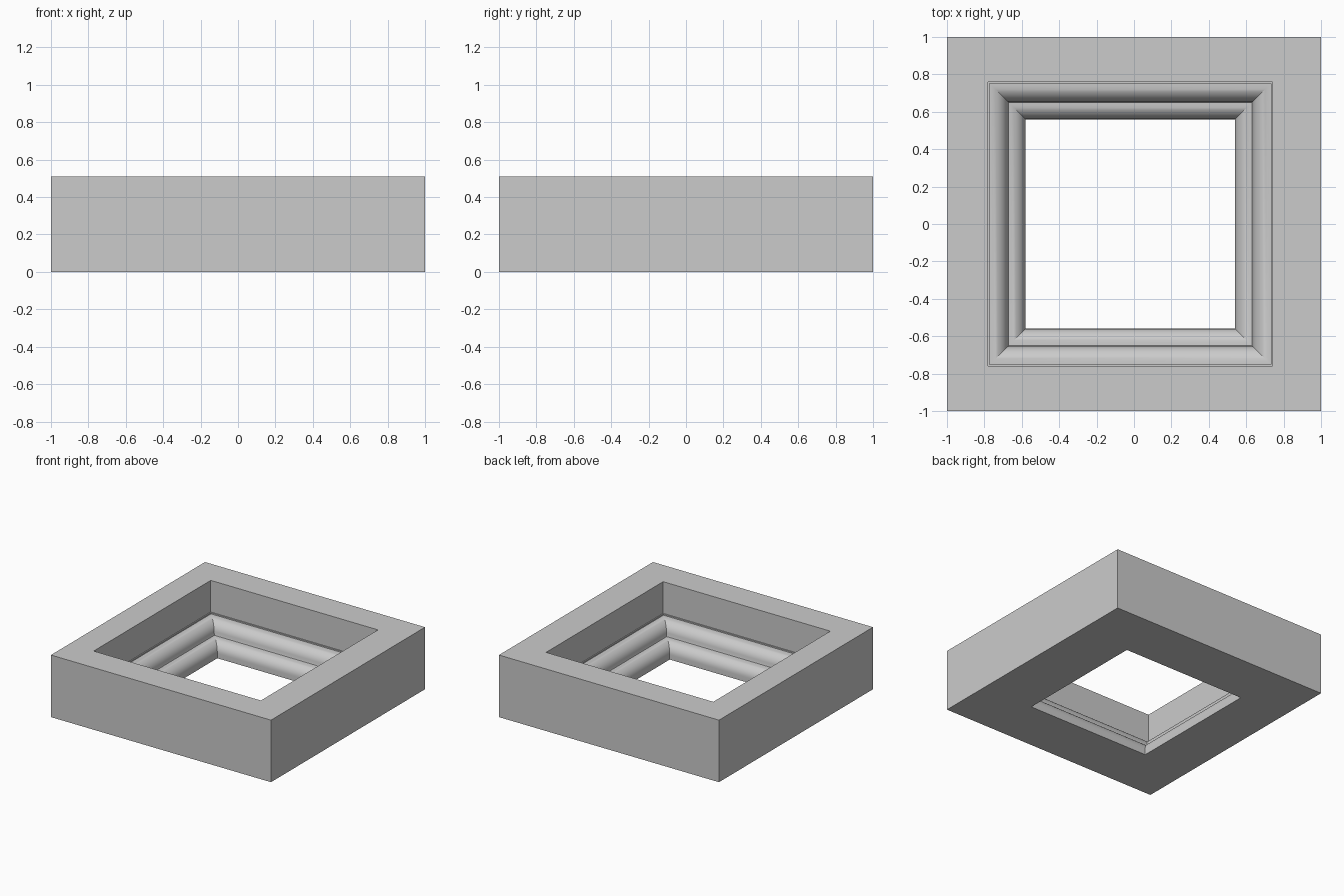
import bpy
import bmesh
from math import sin, cos, pi, radians

HEIGHT = 0.51
SHIFT = -0.02      # the opening sits slightly off centre in x
STEPS = 10

cube = bpy.data.objects.get("Cube")
if cube:
    bpy.data.objects.remove(cube, do_unlink=True)

# Plain grey material
grey = bpy.data.materials.new("plain grey")
grey.use_nodes = True
colour = (0.6, 0.6, 0.6, 1)
grey.diffuse_color = colour
grey.node_tree.nodes["Principled BSDF"].inputs["Base Color"].default_value = colour


def quarter_round(outer, inner, top):
    """Convex moulding, level at its outer top and plumb at its inner foot."""
    r = outer - inner
    return [(outer - r * sin(a), top - r + r * cos(a))
            for a in (i * pi / 2 / STEPS for i in range(STEPS + 1))]


# Section through the opening, as (half width, height), from the top down
profile = [(0.76, HEIGHT), (0.76, 0.25), (0.752, 0.25), (0.752, 0.24)]
profile += quarter_round(0.75, 0.654, 0.24)
profile += quarter_round(0.65, 0.56, 0.13)
profile += [(0.56, 0)]

bm = bmesh.new()


def square_ring(half, z, shift=0):
    return [bm.verts.new((x * half + shift, y * half, z))
            for x, y in ((-1, -1), (1, -1), (1, 1), (-1, 1))]


# Outer walls, then top, stepped opening and underside as one closed loop of rings
rings = [square_ring(1, 0), square_ring(1, HEIGHT)]
rings += [square_ring(half, z, SHIFT) for half, z in profile]
for a, b in zip(rings, rings[1:] + rings[:1]):
    for i in range(4):
        j = (i + 1) % 4
        bm.faces.new((a[i], a[j], b[j], b[i]))
bmesh.ops.recalc_face_normals(bm, faces=bm.faces)

mesh = bpy.data.meshes.new("moulded_frame")
bm.to_mesh(mesh)
bm.free()
mesh.materials.append(grey)
frame = bpy.data.objects.new("moulded_frame", mesh)
bpy.context.collection.objects.link(frame)

# Smooth mouldings with sharp mitres
bpy.ops.object.select_all(action="DESELECT")
frame.select_set(True)
bpy.context.view_layer.objects.active = frame
bpy.ops.object.shade_smooth_by_angle(angle=radians(30))
